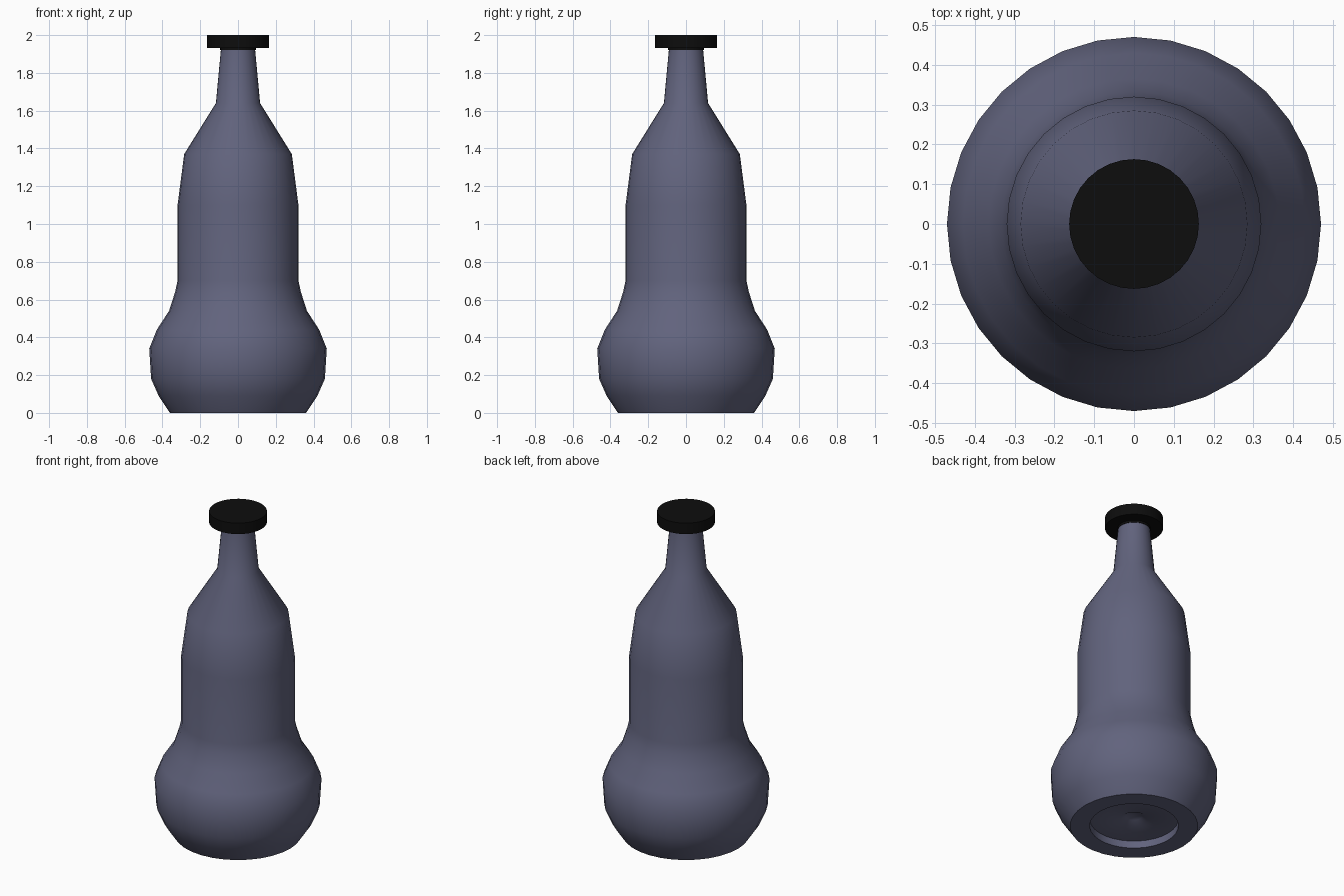
import bpy
import bmesh
import math
from mathutils import Vector

SIDES = 32

if "Cube" in bpy.data.objects:
    bpy.data.objects.remove(bpy.data.objects["Cube"], do_unlink=True)


def make_material(name, color, roughness):
    mat = bpy.data.materials.new(name)
    mat.use_nodes = True
    mat.diffuse_color = color
    shader = next(n for n in mat.node_tree.nodes if n.type == 'BSDF_PRINCIPLED')
    shader.inputs["Base Color"].default_value = color
    shader.inputs["Roughness"].default_value = roughness
    return mat


def lathe(name, profile, mat):
    """Spin a (radius, height) profile around the z axis."""
    bm = bmesh.new()
    verts = [bm.verts.new((r, 0, z)) for r, z in profile]
    edges = [bm.edges.new(pair) for pair in zip(verts, verts[1:])]
    bmesh.ops.spin(bm, geom=verts + edges, cent=Vector(), axis=(0, 0, 1),
                   angle=math.tau, steps=SIDES, use_merge=True)
    bmesh.ops.remove_doubles(bm, verts=bm.verts[:], dist=0.0005)
    bmesh.ops.recalc_face_normals(bm, faces=bm.faces[:])
    mesh = bpy.data.meshes.new(name)
    bm.to_mesh(mesh)
    bm.free()
    mesh.materials.append(mat)
    obj = bpy.data.objects.new(name, mesh)
    bpy.context.collection.objects.link(obj)
    bpy.ops.object.select_all(action='DESELECT')
    obj.select_set(True)
    bpy.context.view_layer.objects.active = obj
    bpy.ops.object.shade_smooth_by_angle(angle=math.radians(32))
    return obj


glass = make_material("slate_blue", (0.12, 0.125, 0.205, 1), 0.5)
black = make_material("black", (0.004, 0.004, 0.004, 1), 0.5)

# Bottle: dimpled recessed base, bulb, waist, body, shoulder and neck
base = [(0, 0.07), (0.045, 0.063), (0.075, 0.045), (0.25, 0.045), (0.25, 0)]
bulb = [(0.36, 0), (0.42, 0.09), (0.46, 0.18), (0.47, 0.34), (0.43, 0.44)]
body = [(0.365, 0.54), (0.333, 0.64), (0.32, 0.7), (0.32, 1.1), (0.285, 1.37)]
neck = [(0.117, 1.64), (0.09, 1.93), (0, 1.93)]
lathe("bottle", base + bulb + body + neck, glass)

# Cap: wide disc with a narrow collar around the mouth
lathe("cap", [(0, 1.92), (0.094, 1.92), (0.094, 1.932), (0.163, 1.932),
              (0.163, 2), (0, 2)], black)
